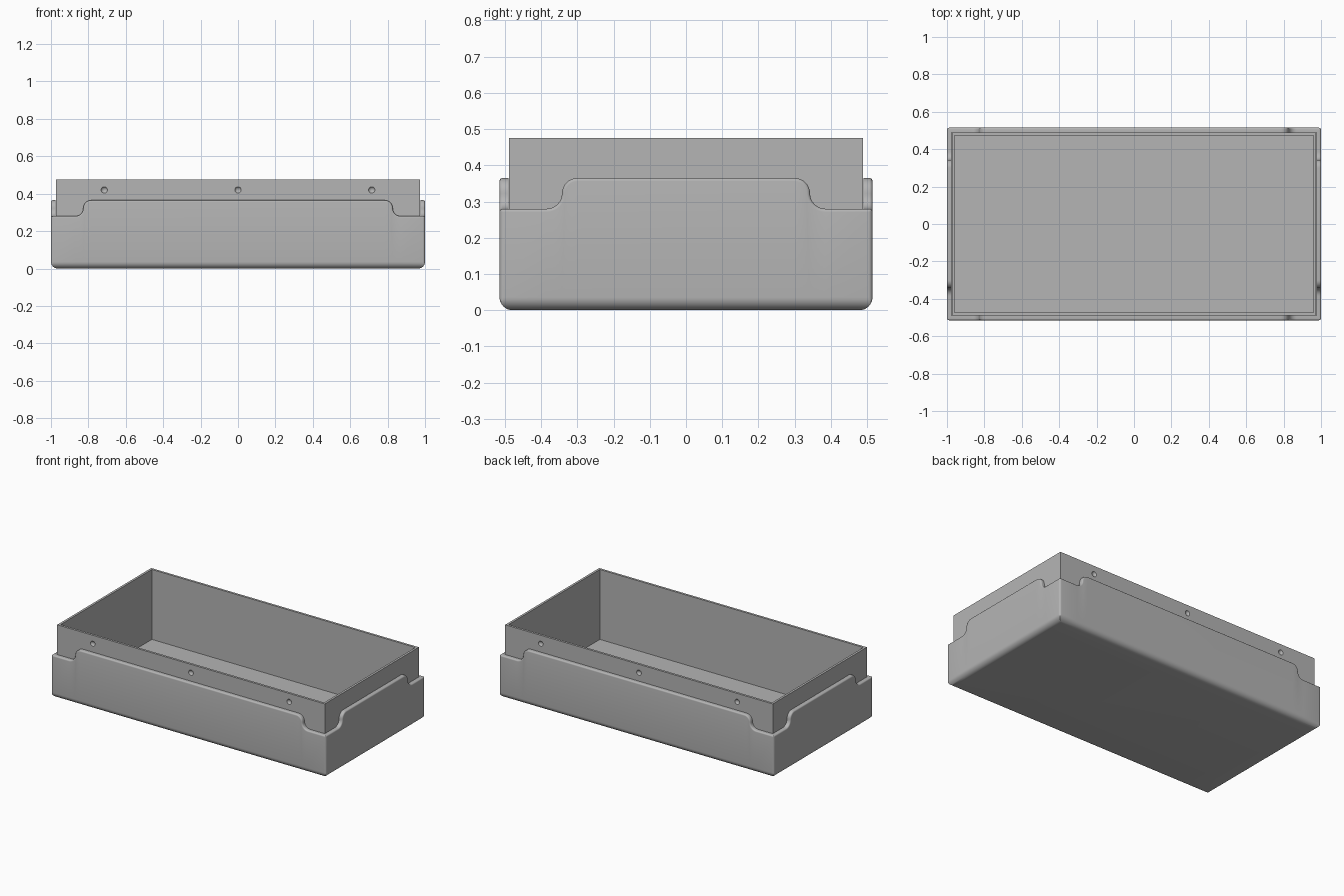
import bpy, bmesh
from math import sin, cos, radians
from mathutils import Vector

cube = bpy.data.objects.get("Cube")
if cube:
    bpy.data.objects.remove(cube, do_unlink=True)

HX, HY = 1.0, 0.515            # half size of the outer shell
WALL = 0.025                   # shell wall thickness
LOW, HIGH = 0.28, 0.365        # shell rim heights
ROUND, CORNER, LIP = 0.036, 0.012, 0.009
ARC = (HIGH - LOW) / 2

grey = bpy.data.materials.new("plain grey")
grey.use_nodes = True
colour = (0.46, 0.46, 0.46, 1)
grey.diffuse_color = colour
grey.node_tree.nodes["Principled BSDF"].inputs["Base Color"].default_value = colour


def finish(name, bm):
    """Turn a bmesh into a smooth shaded object with sharp edges kept."""
    bmesh.ops.remove_doubles(bm, verts=bm.verts, dist=1e-5)
    bmesh.ops.recalc_face_normals(bm, faces=bm.faces)
    mesh = bpy.data.meshes.new(name)
    bm.to_mesh(mesh)
    bm.free()
    mesh.materials.append(grey)
    obj = bpy.data.objects.new(name, mesh)
    bpy.context.collection.objects.link(obj)
    return obj


def shade(obj):
    bpy.ops.object.select_all(action='DESELECT')
    obj.select_set(True)
    bpy.context.view_layer.objects.active = obj
    bpy.ops.object.shade_smooth_by_angle(angle=radians(32))


def loft(rings):
    """Skin closed rings in order and cap both ends."""
    bm = bmesh.new()
    loops = [[bm.verts.new(p) for p in ring] for ring in rings]
    n = len(loops[0])
    for a, b in zip(loops, loops[1:]):
        for i in range(n):
            j = (i + 1) % n
            bm.faces.new((a[i], a[j], b[j], b[i]))
    bm.faces.new(loops[0])
    bm.faces.new(loops[-1])
    return bm


def half_rim(length):
    """Rim curve from mid side to corner: (u, z, normal u, normal z)."""
    points = []
    for k in range(9):
        c, s = cos(radians(90 - k * 11.25)), sin(radians(90 - k * 11.25))
        points.append((length - 0.215 + ARC * c, HIGH - ARC + ARC * s, c, s))
    for k in range(1, 9):
        c, s = cos(radians(180 + k * 11.25)), sin(radians(180 + k * 11.25))
        points.append((length - 0.13 + ARC * c, LOW + ARC + ARC * s, -c, -s))
    points.append((length - CORNER, LOW, 0, 1))
    return points


# Perimeter of the shell: position, height, tangent, rim normal
perimeter = []
for side in range(4):
    n = Vector([(0, -1), (1, 0), (0, 1), (-1, 0)][side])
    t = Vector((-n.y, n.x))
    length, depth = (HX, HY) if side % 2 == 0 else (HY, HX)
    half = half_rim(length)
    full = [(-u, z, -a, b) for u, z, a, b in reversed(half)] + half
    for u, z, a, b in full:
        perimeter.append((t * u + n * depth, z, t, a, b))
    for angle in (22.5, 45, 67.5):
        a = radians(angle)
        p = t * (length - CORNER + CORNER * sin(a)) + n * (depth - CORNER + CORNER * cos(a))
        perimeter.append((p, LOW, t, 0, 1))


def inset(p, d):
    return (max(d - HX, min(HX - d, p.x)), max(d - HY, min(HY - d, p.y)))


def level_ring(d, z):
    return [(*inset(p, d), z) for p, *_ in perimeter]


def rim_ring(d, drop):
    return [(*inset(p - t * a * drop, d), z - b * drop) for p, z, t, a, b in perimeter]


# Outer shell with rounded base and stepped, softened rim
rings = []
for k in range(9):
    a = radians(k * 11.25)
    rings.append(level_ring(ROUND * (1 - sin(a)), ROUND * (1 - cos(a))))
for k in range(6):
    a = radians(k * 18)
    rings.append(rim_ring(LIP * (1 - cos(a)), LIP * (1 - sin(a))))
rings.append(rim_ring(WALL, 0))
rings.append(level_ring(WALL, 0.005))
shade(finish("outer_shell", loft(rings)))


# Inner tray
def rectangle(x, y, z):
    return [(-x, -y, z), (x, -y, z), (x, y, z), (-x, y, z)]


TX, TY, TOP, THICK = 0.974, 0.489, 0.475, 0.015
tray = finish("inner_tray", loft([
    rectangle(TX, TY, 0.006), rectangle(TX, TY, TOP),
    rectangle(TX - THICK, TY - THICK, TOP),
    rectangle(TX - THICK, TY - THICK, 0.015)]))

# Round dimples along the front and back of the tray
bm = bmesh.new()
for x in (-0.715, 0, 0.715):
    for sign in (-1, 1):
        made = bmesh.ops.create_uvsphere(bm, u_segments=32, v_segments=24, radius=0.0195)
        bmesh.ops.translate(bm, verts=made["verts"], vec=(x, sign * (TY + 0.0095), 0.42))
cutter = finish("dimple_cutter", bm)
cutter.hide_render = True
cut = tray.modifiers.new("dimples", 'BOOLEAN')
cut.operation = 'DIFFERENCE'
cut.solver = 'EXACT'
cut.object = cutter
bpy.context.view_layer.objects.active = tray
bpy.ops.object.modifier_apply(modifier=cut.name)
bpy.data.objects.remove(cutter, do_unlink=True)
shade(tray)
